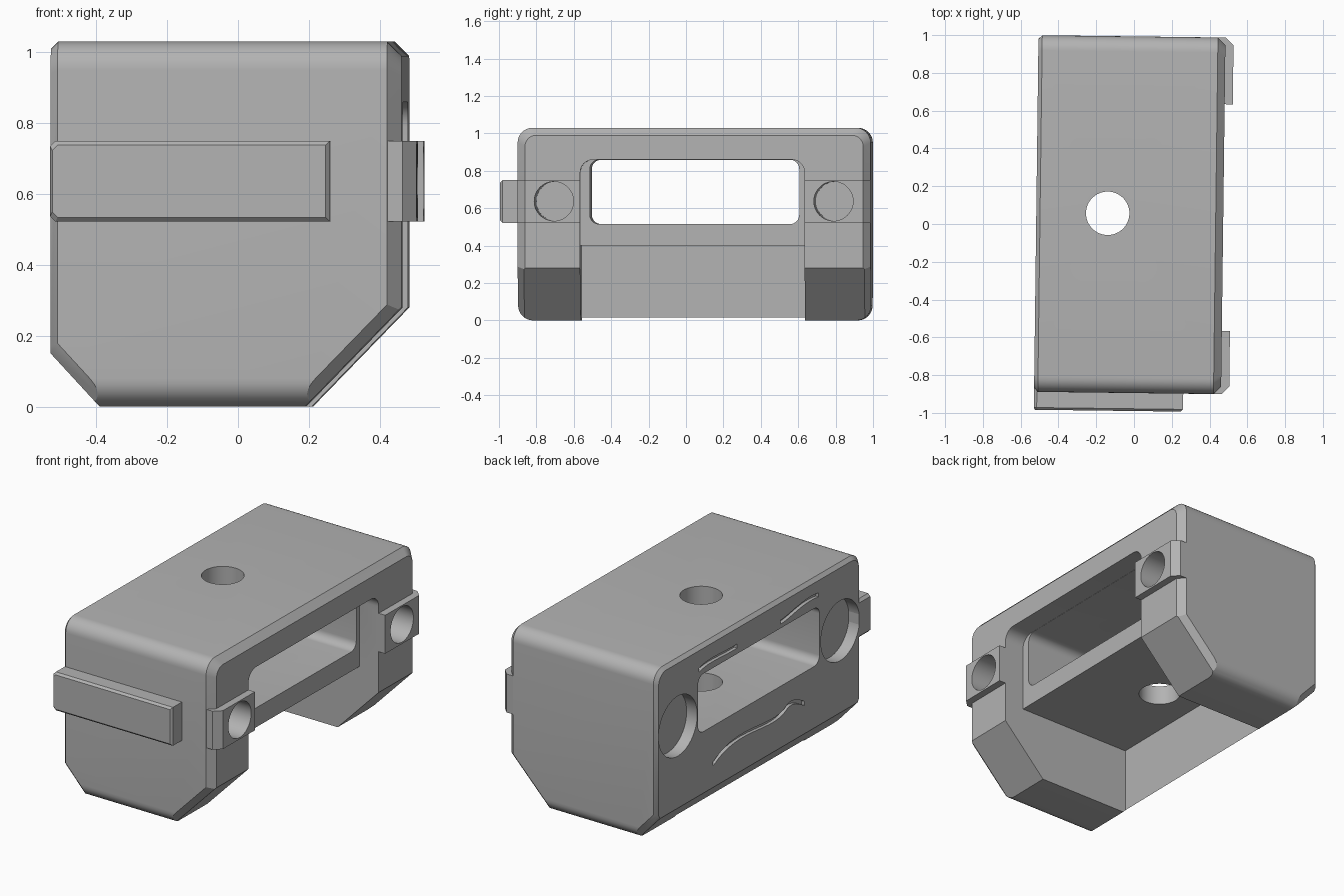
import bpy, bmesh, math
from mathutils import Vector
from mathutils.geometry import interpolate_bezier

TURN = -0.0125
Y0, Y1 = -0.895, 0.993
X0, X1 = -0.518, 0.472
TOP = 1.03

cube = bpy.data.objects.get("Cube")
if cube:
    bpy.data.objects.remove(cube, do_unlink=True)

grey = bpy.data.materials.new("plain grey")
grey.use_nodes = True
COLOUR = (0.45, 0.45, 0.45, 1)
grey.diffuse_color = COLOUR
grey.node_tree.nodes["Principled BSDF"].inputs["Base Color"].default_value = COLOUR


def finish(name, bm):
    bmesh.ops.recalc_face_normals(bm, faces=bm.faces)
    mesh = bpy.data.meshes.new(name)
    bm.to_mesh(mesh)
    bm.free()
    mesh.materials.append(grey)
    obj = bpy.data.objects.new(name, mesh)
    bpy.context.collection.objects.link(obj)
    return obj


def place(axis, t, p):
    """Put a 2D point on the plane across the given axis."""
    return {"x": (t, p[0], p[1]), "y": (p[0], t, p[1]), "z": (p[0], p[1], t)}[axis]


def loft(axis, sections):
    """Join equal-length outlines [(position, points)] into a closed solid."""
    bm = bmesh.new()
    rings = [[bm.verts.new(place(axis, t, p)) for p in pts] for t, pts in sections]
    n = len(rings[0])
    for a, b in zip(rings, rings[1:]):
        for i in range(n):
            j = (i + 1) % n
            bm.faces.new((a[i], a[j], b[j], b[i]))
    bm.faces.new(rings[0])
    bm.faces.new(rings[-1])
    return bm


def prism(axis, pts, a, b):
    return loft(axis, [(a, pts), (b, pts)])


def rounded(y0, y1, z0, z1, r, steps=8):
    pts = []
    for k, (cy, cz) in enumerate([(y1 - r, z1 - r), (y0 + r, z1 - r),
                                  (y0 + r, z0 + r), (y1 - r, z0 + r)]):
        for i in range(steps + 1):
            a = math.pi / 2 * (k + i / steps)
            pts.append((cy + r * math.cos(a), cz + r * math.sin(a)))
    return pts


def circle(u, v, r, n=48):
    return [(u + r * math.cos(2 * math.pi * i / n), v + r * math.sin(2 * math.pi * i / n))
            for i in range(n)]


def combine(target, bm, operation="DIFFERENCE"):
    tool = finish("cutter", bm)
    tool.hide_render = True
    mod = target.modifiers.new("cut", "BOOLEAN")
    mod.operation, mod.solver, mod.object = operation, "EXACT", tool
    bpy.context.view_layer.objects.active = target
    bpy.ops.object.modifier_apply(modifier=mod.name)
    bpy.data.objects.remove(tool, do_unlink=True)


# Rounded housing with chamfered end rims
def rim(inset):
    return rounded(Y0 + inset, Y1 - inset, inset, TOP - inset, 0.08 - inset / 2)


body = finish("housing", loft("x", [(X0, rim(0.02)), (X0 + 0.02, rim(0)),
                                    (X1 - 0.04, rim(0)), (X1, rim(0.04))]))

# Sloping lower corners, with softened side edges
side = [(-0.288, -0.1), (0.1, -0.103), (0.6, 0.412), (0.6, 1.2), (-0.6, 1.2), (-0.6, 0.239)]
slopes = prism("y", side, Y0 - 0.001, Y1 + 0.001)
edges = [e for e in slopes.edges
         if abs(e.verts[0].co.y - e.verts[1].co.y) < 0.01
         and abs(e.verts[0].co.x - e.verts[1].co.x) > 0.1
         and abs(e.verts[0].co.z - e.verts[1].co.z) > 0.1]
bmesh.ops.bevel(slopes, geom=edges, offset=0.035, segments=1, affect="EDGES")
combine(body, slopes, "INTERSECT")

# Lugs on the right side, chamfered at the outer ends
for inner, outer in ((-0.56, Y0), (0.64, Y1)):
    s = 0.04 if outer > inner else -0.04
    outline = [(0.3, inner), (0.515, inner), (0.515, outer - s), (0.475, outer - s * 0.02),
               (0.3, outer - s * 0.02)]
    combine(body, prism("z", outline, 0.522, 0.75), "UNION")

# Front pocket, lower cavity, through window and vertical hole
combine(body, prism("x", rounded(-0.56, 0.64, -0.3, 0.86, 0.07), 0.345, 0.7))
combine(body, prism("x", [(-0.56, -0.2), (0.64, -0.2), (0.64, 0.4), (-0.56, 0.4)], -0.395, 0.5))
combine(body, prism("x", rounded(-0.51, 0.61, 0.515, 0.859, 0.05), -0.7, 0.5))
combine(body, prism("z", circle(-0.14, 0.055, 0.115), 0.2, 1.2))

# Deep round sockets in the lugs and shallow recesses opposite
for y in (-0.7, 0.795):
    combine(body, prism("x", circle(y, 0.637, 0.105), -0.36, 0.7))
    combine(body, prism("x", circle(y, 0.637, 0.178), -0.7, X0 + 0.07))

# Wavy engraved lines on the left side
waves = [((0.60, 0.895), (0.50, 0.925), (0.38, 0.90), (0.25, 0.905)),
         ((-0.15, 0.895), (-0.26, 0.90), (-0.36, 0.945), (-0.50, 0.925)),
         ((0.47, 0.29), (0.22, 0.44), (-0.08, 0.27), (-0.22, 0.375)),
         ((-0.215, 0.372), (-0.26, 0.39), (-0.32, 0.36), (-0.37, 0.33))]
for wave in waves:
    path = interpolate_bezier(*[Vector((*p, 0)) for p in wave], 14)
    upper = [(p.x, p.y + 0.012) for p in path]
    lower = [(p.x, p.y - 0.012) for p in reversed(path)]
    combine(body, prism("x", upper + lower, -0.7, X0 + 0.02))

# Chamfered rail on the front
def plate(inset):
    a, b, c, d = X0 + inset / 2, 0.272 - inset, 0.522 + inset, 0.75 - inset
    return [(a, c + 0.015), (a + 0.015, c), (b, c), (b, d), (a + 0.015, d), (a, d - 0.015)]


rail = finish("front_rail", loft("y", [(Y0 + 0.02, plate(0)), (-0.978, plate(0)),
                                       (-0.99, plate(0.012))]))

for obj in (body, rail):
    obj.rotation_euler.z = TURN
    bpy.ops.object.select_all(action="DESELECT")
    obj.select_set(True)
    bpy.context.view_layer.objects.active = obj
    bpy.ops.object.shade_smooth_by_angle(angle=math.radians(30))
